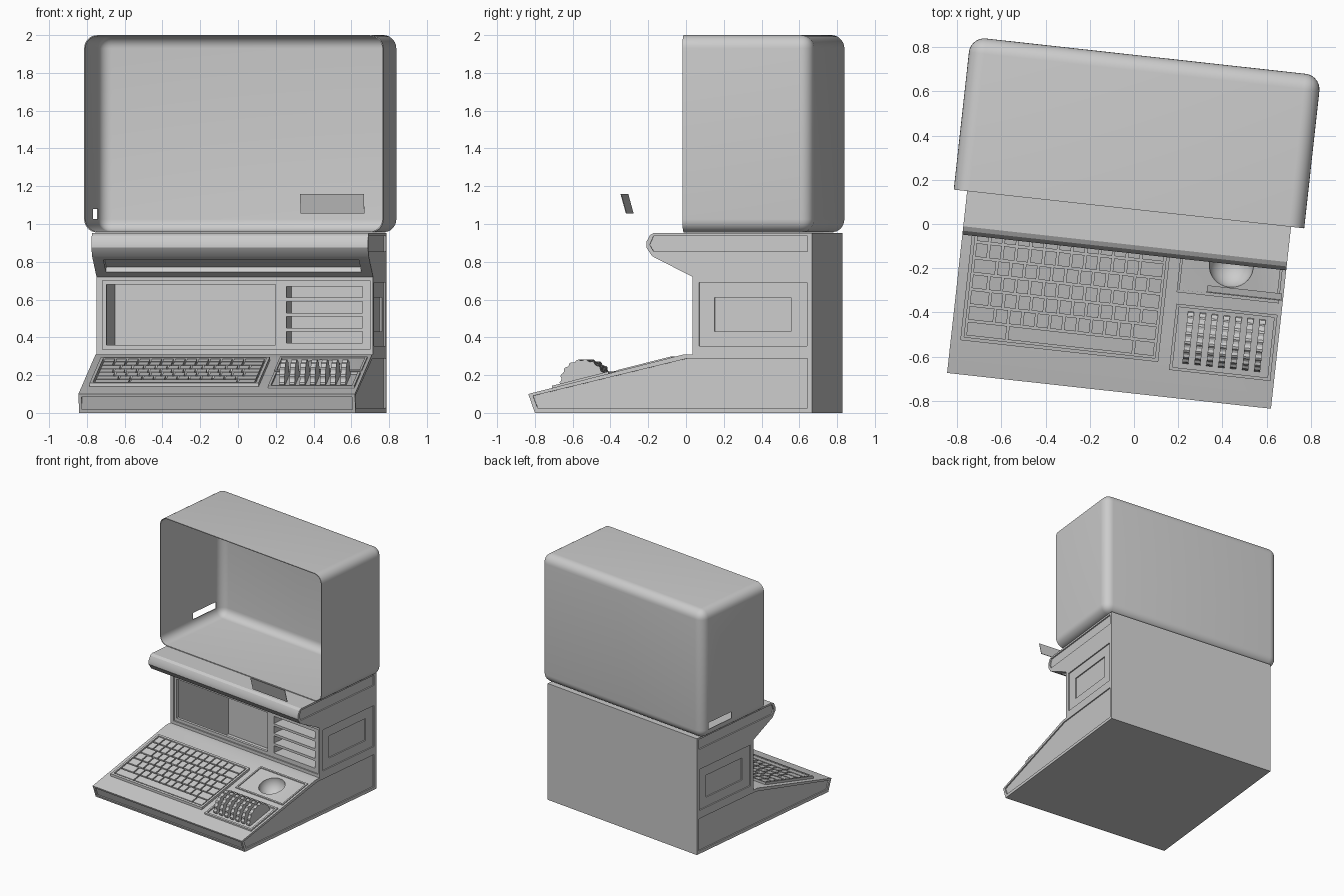
import bpy, bmesh, math
from mathutils import Matrix

old = bpy.data.objects.get("Cube")
if old:
    bpy.data.objects.remove(old, do_unlink=True)

mat = bpy.data.materials.new("plain grey")
mat.use_nodes = True
GREY = (0.6, 0.6, 0.6, 1)
mat.diffuse_color = GREY
for node in mat.node_tree.nodes:
    if node.type == 'BSDF_PRINCIPLED':
        node.inputs["Base Color"].default_value = GREY

TURN = math.radians(-6.3)      # the whole unit stands slightly turned
LEFT, RIGHT = -0.766, 0.707    # outer faces of the body


def deck_z(y):
    """Height of the sloping desk at depth y."""
    return 0.10 + (y + 0.762) * 0.253


def finish(name, bm, smooth=False):
    bmesh.ops.recalc_face_normals(bm, faces=bm.faces)
    me = bpy.data.meshes.new(name)
    bm.to_mesh(me)
    bm.free()
    ob = bpy.data.objects.new(name, me)
    bpy.context.collection.objects.link(ob)
    ob.rotation_euler.z = TURN
    me.materials.append(mat)
    return ob


def add_box(bm, x, y, z, on_deck=False):
    verts = bmesh.ops.create_cube(bm, size=1)["verts"]
    for v in verts:
        v.co.x = x[v.co.x > 0]
        v.co.y = y[v.co.y > 0]
        v.co.z = z[v.co.z > 0] + (deck_z(v.co.y) if on_deck else 0)


def add_prism(bm, pts, x0, x1):
    """Side-on outline (y, z) swept across x."""
    face = bm.faces.new([bm.verts.new((x0, y, z)) for y, z in pts])
    new = bmesh.ops.extrude_face_region(bm, geom=[face])["geom"]
    bmesh.ops.translate(bm, vec=(x1 - x0, 0, 0),
                        verts=[g for g in new if isinstance(g, bmesh.types.BMVert)])


def add_frame(bm, x, y, h, w):
    """Raised rectangular rim lying on the desk."""
    add_box(bm, (x[0], x[1]), (y[0], y[0] + w), (-0.005, h), True)
    add_box(bm, (x[0], x[1]), (y[1] - w, y[1]), (-0.005, h), True)
    add_box(bm, (x[0], x[0] + w), (y[0] + w, y[1] - w), (-0.005, h), True)
    add_box(bm, (x[1] - w, x[1]), (y[0] + w, y[1] - w), (-0.005, h), True)


def cut(ob, fill):
    """Subtract the shape made by fill(bm) from the object."""
    bm = bmesh.new()
    fill(bm)
    cutter = finish("cutter", bm)
    cutter.hide_render = True
    mod = ob.modifiers.new("cut", 'BOOLEAN')
    mod.object = cutter
    mod.operation = 'DIFFERENCE'
    mod.solver = 'EXACT'
    apply_modifiers(ob)
    bpy.data.objects.remove(cutter, do_unlink=True)


def apply_modifiers(ob):
    bpy.context.view_layer.update()
    deps = bpy.context.evaluated_depsgraph_get()
    me = bpy.data.meshes.new_from_object(ob.evaluated_get(deps))
    ob.modifiers.clear()
    ob.data = me


def smooth(ob):
    bpy.ops.object.select_all(action='DESELECT')
    ob.select_set(True)
    bpy.context.view_layer.objects.active = ob
    bpy.ops.object.shade_smooth_by_angle(angle=math.radians(30))


# Console body: sloping desk, upright cabinet and overhanging shelf
bm = bmesh.new()
add_prism(bm, [(-0.727, 0), (-0.762, 0.10), (0.068, 0.31), (0.113, 0.31),
               (0.113, 0.72), (-0.103, 0.83), (-0.133, 0.875), (-0.133, 0.905),
               (-0.115, 0.94), (-0.095, 0.952), (0.75, 0.952), (0.75, 0)], LEFT, RIGHT)
body = finish("console_body", bm)

# Sunken panels on both sides
desk_panel = [(-0.737, 0.09), (-0.712, 0.025), (0.725, 0.025), (0.725, 0.288), (0.085, 0.288)]
shelf_panel = [(-0.115, 0.89), (-0.095, 0.855), (0.725, 0.855), (0.725, 0.937), (-0.095, 0.937)]
cabinet_panel = [(0.148, 0.355), (0.722, 0.355), (0.722, 0.69), (0.148, 0.69)]
inner_panel = [(0.23, 0.43), (0.637, 0.43), (0.637, 0.61), (0.23, 0.61)]


def side_panels(bm):
    for edge, inward in ((LEFT, 1), (RIGHT, -1)):
        for pts in (desk_panel, shelf_panel, cabinet_panel):
            add_prism(bm, pts, edge - inward * 0.05, edge + inward * 0.01)


def inner_side_panels(bm):
    for edge, inward in ((LEFT, 1), (RIGHT, -1)):
        add_prism(bm, inner_panel, edge - inward * 0.05, edge + inward * 0.02)


cut(body, side_panels)
cut(body, inner_side_panels)

# Front lip and the light slot under the shelf
cut(body, lambda b: add_prism(b, [(-0.80, 0.085), (-0.80, 0.018), (-0.721, 0.018),
                                  (-0.745, 0.085)], LEFT + 0.016, RIGHT - 0.016))
cut(body, lambda b: add_prism(b, [(0.05, 0.718), (-0.078, 0.783), (-0.05, 0.837),
                                  (0.078, 0.772)], -0.71, 0.65))

# Cabinet face, hollow interior, screen opening and four drive bays
cut(body, lambda b: add_box(b, (-0.735, 0.69), (0.05, 0.123), (0.335, 0.70)))
cut(body, lambda b: add_box(b, (LEFT + 0.03, 0.215), (0.145, 0.73), (0.012, 0.93)))
cut(body, lambda b: add_box(b, (-0.715, 0.185), (0.05, 0.25), (0.36, 0.68)))


def bays(bm):
    for i in range(4):
        z = 0.37 + i * 0.08
        add_box(bm, (0.245, 0.65), (0.05, 0.37), (z, z + 0.06))


cut(body, bays)

# Round hand bowl in the desk
BOWL = (0.458, -0.14, deck_z(-0.14))
cut(body, lambda b: bmesh.ops.create_uvsphere(b, u_segments=32, v_segments=20, radius=0.1,
                                              matrix=Matrix.Translation(BOWL)))
smooth(body)

# Rims around bowl, wheels and keyboard
bm = bmesh.new()
add_frame(bm, (0.225, 0.69), (-0.285, 0.0), 0.007, 0.012)
finish("bowl_rim", bm)
bm = bmesh.new()
add_frame(bm, (0.23, 0.69), (-0.638, -0.337), 0.012, 0.014)
finish("wheel_rim", bm)
bm = bmesh.new()
add_frame(bm, (-0.723, 0.177), (-0.608, -0.07), 0.02, 0.016)
finish("keyboard_rim", bm)

# Seven ridged thumb wheels, half sunk in the desk
bm = bmesh.new()
for i in range(7):
    x = 0.30 + i * 0.0543
    ring = []
    for k in range(72):
        a = math.tau * k / 72
        r = 0.122 if k % 4 < 2 else 0.115
        ring.append((-0.48 + r * math.cos(a), 0.162 + r * math.sin(a)))
    add_prism(bm, ring, x - 0.014, x + 0.014)
finish("thumb_wheels", bm)

# Keys in staggered rows
bm = bmesh.new()
GAP, FIRST, LAST = 0.005, -0.703, 0.157
rows = [[FIRST, -0.515, 0.06, LAST]]
for shift in (0.06, 0.03, 0.015, 0.045, 0, 0):
    edges = [FIRST]
    x = FIRST + 0.063 + shift
    while x < LAST - 0.05:
        edges.append(x)
        x += 0.0625
    rows.append(edges + [LAST])
for i, edges in enumerate(rows):
    y = -0.588 + i * 0.0715
    for a, b in zip(edges, edges[1:]):
        add_box(bm, (a + GAP, b - GAP), (y + GAP, y + 0.0715 - GAP), (-0.005, 0.017), True)
finish("keys", bm)

# Rounded display hood, open at the front
bm = bmesh.new()
add_box(bm, (-0.827, 0.767), (0.065, 0.76), (0.955, 2.0))
soft = [e for e in bm.edges if max(v.co.y for v in e.verts) > 0.5]
bmesh.ops.bevel(bm, geom=soft, offset=0.07, segments=7, profile=0.5, affect='EDGES')
front = [f for f in bm.faces if all(v.co.y < 0.07 for v in f.verts)]
bmesh.ops.delete(bm, geom=front, context='FACES')
hood = finish("display_hood", bm)
# make sure the open shell faces outwards before thickening inwards
probe = max(hood.data.polygons, key=lambda p: p.center.z)
if probe.normal.z < 0:
    hood.data.flip_normals()
shell = hood.modifiers.new("shell", 'SOLIDIFY')
shell.thickness = 0.006
shell.offset = -1
apply_modifiers(hood)
cut(hood, lambda b: add_box(b, (-0.90, -0.79), (0.43, 0.69), (1.026, 1.08)))
smooth(hood)

# Small tilted plate floating ahead of the hood
bm = bmesh.new()
add_prism(bm, [(-0.243, 1.055), (-0.239, 1.055), (-0.268, 1.16), (-0.272, 1.16)], 0.36, 0.70)
finish("floating_plate", bm)
